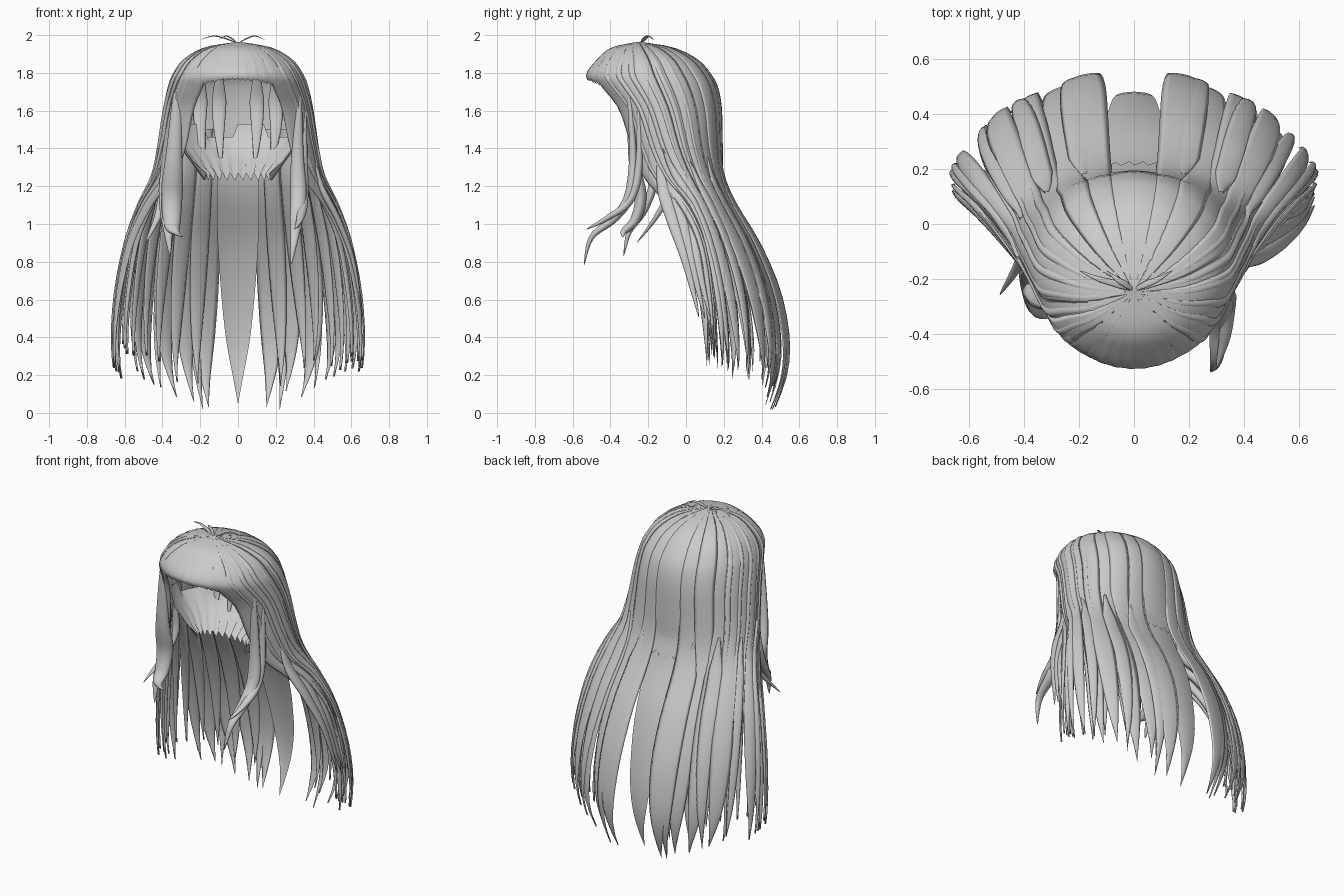
import bpy, bmesh, math, random
from mathutils import Vector

random.seed(7)
if "Cube" in bpy.data.objects:
    bpy.data.objects.remove(bpy.data.objects["Cube"])

hair = bpy.data.materials.new("hair grey")
hair.use_nodes = True
hair.diffuse_color = (0.6, 0.6, 0.6, 1)
hair.node_tree.nodes["Principled BSDF"].inputs["Base Color"].default_value = (0.6, 0.6, 0.6, 1)

# Hair flow rings: height, half width, centre y, back depth, front depth, sweep in degrees
RINGS = [
    (1.965, 0, -.25, 0, 0, 150), (1.935, .17, -.23, .16, .16, 150),
    (1.87, .28, -.20, .26, .27, 148), (1.79, .335, -.18, .31, .345, 146),
    (1.72, .36, -.16, .325, .33, 143), (1.6, .385, -.13, .315, .28, 137),
    (1.4, .415, -.08, .27, .28, 133), (1.25, .445, -.03, .24, .30, 126),
    (1.1, .515, .04, .235, .29, 115), (.9, .59, .10, .295, .25, 108),
    (.65, .64, .14, .36, .25, 106), (.4, .66, .16, .39, .25, 105),
    (.2, .645, .16, .38, .25, 104), (0, .585, .13, .34, .25, 102)]


def clamp(v):
    return max(0, min(1, v))


def spline(pts, t):
    """Smooth point at index t along a list of tuples."""
    last = len(pts) - 1
    i = max(0, min(last - 1, int(t)))
    f = t - i
    p0, p1, p2, p3 = (pts[max(0, min(last, i + k))] for k in (-1, 0, 1, 2))
    return [b + .5 * f * (c - a + f * (2 * a - 5 * b + 4 * c - d + f * (3 * (b - c) + d - a)))
            for a, b, c, d in zip(p0, p1, p2, p3)]


def flow(angle, t, scale=1.0):
    """Point on the hair volume; angle 0 is the back, which narrows towards the hem."""
    z, a, cy, back, front, _ = spline(RINGS, t)
    c = math.cos(angle)
    y = back * c ** (1 + .35 * clamp((t - 7) / 2)) if c > 0 else front * c
    return Vector((a * scale * math.sin(angle), cy + y * scale, z))


def sweep(t):
    return math.radians(spline(RINGS, t)[5])


def grid(bm, rows):
    vs = [[bm.verts.new(p) for p in row] for row in rows]
    for r in range(len(vs) - 1):
        for c in range(len(vs[0]) - 1):
            bm.faces.new((vs[r][c], vs[r][c + 1], vs[r + 1][c + 1], vs[r + 1][c]))


def finish(bm, name):
    bmesh.ops.remove_doubles(bm, verts=bm.verts, dist=.0003)
    mesh = bpy.data.meshes.new(name)
    bm.to_mesh(mesh)
    bm.free()
    mesh.materials.append(hair)
    mesh.shade_smooth()
    ob = bpy.data.objects.new(name, mesh)
    bpy.context.collection.objects.link(ob)


def lock(bm, u, half, start, end, scale, taper=3.0, drift=0.0, fixed=False, root=False,
         bulge=.025, depth=0.0, flare=0.0):
    """Leaf-shaped lock following the hair flow; depth closes it on the inside."""
    rows = []
    n = 34
    for i in range(n + 1):
        t = start + (end - start) * i / n
        k = max(0, 1 - (end - t) / taper)
        w = half * (1 - k ** 1.7)
        if root:
            w *= min(1, .15 + (t - start) / 1.5)
        radius = scale + flare * clamp((t - 6) / 4)
        section = [(j / 3, bulge * (1 - (j / 3) ** 2)) for j in range(-3, 4)]
        if depth:
            section += [(j / 3, -depth * (1 - (j / 3) ** 2)) for j in range(2, -4, -1)]
        row = []
        for q, lift in section:
            uu = u + drift * k * k + w * q
            ang = uu if fixed else uu * sweep(t)
            row.append(flow(ang, t, radius + lift * (1 - .6 * k)))
        rows.append(row)
    grid(bm, rows)


def tress(bm, path, width, thick, across=(1, 0, 0)):
    """Closed, flattened strand along a path, tapering to a tip."""
    across = Vector(across).normalized()
    n, rows = 26, []
    for i in range(n + 1):
        s = i / n
        p = Vector(spline(path, s * (len(path) - 1)))
        e = min(1, s + .01)
        tan = Vector(spline(path, e * (len(path) - 1))) - Vector(spline(path, (e - .02) * (len(path) - 1)))
        out = tan.cross(across).normalized()
        w = min(1, .35 + 2 * s) * (1 - s ** 3) + .004
        rows.append([p + across * (math.cos(a) * width * w) + out * (math.sin(a) * thick * w)
                     for a in (-math.tau * k / 10 for k in range(11))])
    grid(bm, rows)


# Scalp cap, open at the face, with a ragged lower rim
bm = bmesh.new()
rows = []
for r in range(37):
    t = 7.2 * r / 36
    s = sweep(t)
    s += (math.pi - s) * clamp(3.6 - t)
    rows.append([flow(c / 60 * s, t + (.25 * (c % 3) / 2 if r == 36 else 0), .985)
                 for c in range(-60, 61)])
grid(bm, rows)
finish(bm, "scalp_cap")

# Recessed lock down the middle of the back
bm = bmesh.new()
lock(bm, 0, .12, 0, 12.7, .995, 4.5, flare=-.19)
finish(bm, "centre_back_lock")

# Long locks from crown to tips, mirrored in position with uneven tips
bm = bmesh.new()
for side in (-1, 1):
    for i in range(9):
        u = .15 + .103 * i
        end = 12.95 - 1.15 * u - random.uniform(0, .45) * min(1, i)
        lock(bm, side * u, .066, 0, end, 1.0 + .012 * (i % 2), random.uniform(3, 4.2),
             side * random.uniform(-.05, .02), bulge=.018, depth=.03,
             flare=(.02, -.04, .01)[i % 3])
finish(bm, "long_locks")

# Under layer that fills the gaps and shows inside
bm = bmesh.new()
for side in (-1, 1):
    for i in range(8):
        u = .2 + .105 * i
        lock(bm, side * u, .05, 5.5, 12.5 - 1.0 * u - random.uniform(0, .6), .96, 3.5,
             side * random.uniform(-.03, .04), flare=-.04, depth=.03)
finish(bm, "under_locks")

# Shorter overlay locks that break away below the nape
bm = bmesh.new()
for side in (-1, 1):
    for u, start, end, scale in ((.19, 6.6, 12.85, 1.01), (.36, 6.3, 12.3, 1.02), (.55, 6.4, 11.9, 1.015),
                                 (.74, 6.0, 11.9, 1.02), (.9, 5.6, 11.6, 1.0)):
        lock(bm, side * u, .05, start, end, scale, 4.0, side * random.uniform(-.04, .03),
             root=True, depth=.02)
finish(bm, "overlay_locks")

# Fine raised strands over the sides of the head
bm = bmesh.new()
for i in range(12):
    u = (.42 + .045 * i) * (1 if i % 2 else -1)
    lock(bm, u, .02, .3, random.uniform(8.5, 11.5), 1.015, 4.0)
finish(bm, "fine_strands")

# Fringe with ragged tips over the brow
bm = bmesh.new()
count = 22
for i in range(count):
    d = ((i + .5) / count * 2 - 1) * math.radians(50)
    f = abs(d) / math.radians(50)
    lock(bm, math.pi + d, .06, 0, 3.35 + .5 * f + 1.5 * f ** 4 + random.uniform(-.05, .1),
         1.0 + .004 * (i % 2), .4, fixed=True, bulge=.006)
finish(bm, "fringe")

# Temple strands along the rim of the face opening
bm = bmesh.new()
for side in (-1, 1):
    for k in range(3):
        lock(bm, side * (.985 - .035 * k), .035, 2.5, 6.8 + .5 * k, .99 + .008 * k, 1.8)
finish(bm, "temple_strands")

# Inner cup curling in below the head, with toothed hem
bm = bmesh.new()
rows = []
for r, (z, a, back, cy) in enumerate([(1.53, .35, .27, -.13), (1.42, .32, .25, -.13),
                                     (1.33, .25, .17, -.14), (1.27, .18, .08, -.15)]):
    row = []
    for c in range(-24, 25):
        ang = c / 24 * math.radians(110)
        dz = -.04 * (c % 3) / 2 if r == 3 else (-.07 * ((c // 6) % 2) if r == 0 else 0)
        row.append(Vector((a * math.sin(ang), cy + back * math.cos(ang), z + dz)))
    rows.append(row)
grid(bm, rows)
finish(bm, "inner_cup")

# Upright strands inside the head
bm = bmesh.new()
for x in (-.2, -.1, .1, .2):
    tress(bm, [(x, .04, 1.8), (x, .1, 1.65), (x, .08, 1.5), (x * .9, .03, 1.32)], .04, .012)
finish(bm, "inner_strands")

# Face-framing tresses, different on each side
bm = bmesh.new()
tress(bm, [(.32, -.3, 1.68), (.315, -.28, 1.35), (.32, -.3, 1.15), (.31, -.38, 1.03), (.3, -.5, .93), (.28, -.54, .78)], .045, .03)
tress(bm, [(.35, -.25, 1.6), (.34, -.25, 1.3), (.34, -.3, 1.12), (.33, -.42, 1.03), (.3, -.53, .97)], .035, .025)
finish(bm, "left_front_tresses")
bm = bmesh.new()
tress(bm, [(-.32, -.3, 1.7), (-.34, -.28, 1.35), (-.35, -.24, 1.15), (-.35, -.27, 1.02), (-.34, -.33, .96), (-.29, -.33, .93)], .06, .035)
tress(bm, [(-.37, -.2, 1.5), (-.38, -.17, 1.25), (-.38, -.22, 1.08), (-.37, -.3, .96), (-.36, -.33, .83)], .04, .025)
tress(bm, [(-.38, -.1, 1.4), (-.39, -.08, 1.2), (-.42, -.15, 1.05), (-.49, -.26, .9)], .03, .02)
finish(bm, "right_front_tresses")

# Flared locks on the left side
bm = bmesh.new()
for k in range(3):
    y = .05 * k
    tress(bm, [(.39, -.14 + y, 1.4), (.44, -.12 + y, 1.2), (.53, -.07 + y, 1.02),
               (.61, .0 + y * .6, .8), (.66, .07 + y * .6, .5)], .04, .02, (0, 1, 0))
finish(bm, "left_flared_locks")

# Wisps at the crown
bm = bmesh.new()
for side, reach in ((-1, .2), (1, .14), (-1, .1)):
    tress(bm, [(0, -.24, 1.955), (side * reach * .3, -.22, 1.98), (side * reach * .65, -.2, 1.995),
               (side * reach, -.17, 1.975)], .014, .004, (0, 1, 0))
finish(bm, "crown_wisps")
